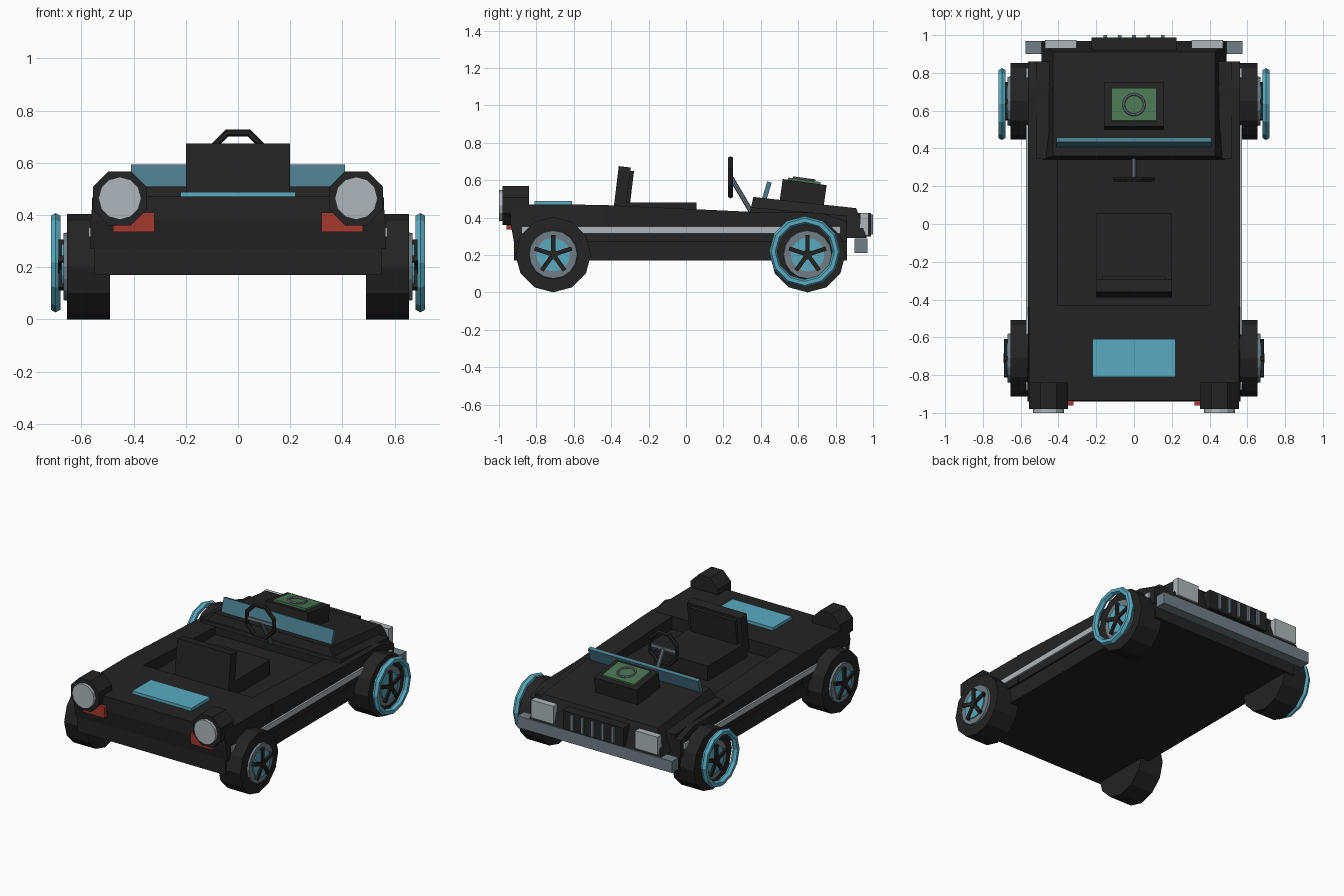
import bpy, bmesh, math
from mathutils import Matrix, Vector

if "Cube" in bpy.data.objects:
    bpy.data.objects.remove(bpy.data.objects["Cube"])


def mat(name, r, g, b):
    m = bpy.data.materials.new(name)
    m.diffuse_color = (r, g, b, 1)
    m.use_nodes = True
    m.node_tree.nodes["Principled BSDF"].inputs["Base Color"].default_value = m.diffuse_color
    return m


BLACK = mat("black", 0.017, 0.017, 0.017)
BLUE = mat("sky blue", 0.10, 0.41, 0.53)
GLASS = mat("dark blue glass", 0.07, 0.20, 0.26)
GREY = mat("steel grey", 0.16, 0.21, 0.235)
SILVER = mat("silver", 0.43, 0.47, 0.49)
RED = mat("red", 0.38, 0.04, 0.03)
GREEN = mat("green", 0.07, 0.18, 0.085)


def finish(bm, name, m):
    bmesh.ops.recalc_face_normals(bm, faces=bm.faces)
    me = bpy.data.meshes.new(name)
    bm.to_mesh(me)
    bm.free()
    me.materials.append(m)
    ob = bpy.data.objects.new(name, me)
    bpy.context.collection.objects.link(ob)
    return ob


def box(name, m, x, y, z, tilt=0.0):
    """Box from (min, max) ranges, tilted in degrees about its own x axis."""
    c = Vector((sum(x) / 2, sum(y) / 2, sum(z) / 2))
    bm = bmesh.new()
    bmesh.ops.create_cube(bm, size=1, matrix=Matrix.Translation(c)
                          @ Matrix.Rotation(math.radians(tilt), 4, 'X')
                          @ Matrix.Diagonal((x[1] - x[0], y[1] - y[0], z[1] - z[0], 1)))
    return finish(bm, name, m)


def pair(name, m, x, y, z):
    box(name + "_right", m, x, y, z)
    box(name + "_left", m, (-x[1], -x[0]), y, z)


def prism(name, m, pts, x0, x1, top_in=0.0, ztop=1.0):
    """Side profile of (y, z) points swept across x; points above ztop move inward."""
    bm = bmesh.new()
    rings = []
    for x, s in ((x0, 1), (x1, -1)):
        rings.append([bm.verts.new((x + (s * top_in if z > ztop else 0), y, z)) for y, z in pts])
    a, b = rings
    n = len(pts)
    bm.faces.new(a)
    bm.faces.new(b[::-1])
    for i in range(n):
        bm.faces.new((a[i], b[i], b[(i + 1) % n], a[(i + 1) % n]))
    return finish(bm, name, m)


def rod(name, m, p, q, r, sides, turn=0.0, r2=None):
    """Cylinder or cone from p to q."""
    p, q = Vector(p), Vector(q)
    d = q - p
    bm = bmesh.new()
    bmesh.ops.create_cone(bm, cap_ends=True, segments=sides, radius1=r,
                          radius2=r if r2 is None else r2, depth=d.length,
                          matrix=Matrix.Translation((p + q) / 2)
                          @ d.to_track_quat('Z', 'Y').to_matrix().to_4x4()
                          @ Matrix.Rotation(math.radians(turn), 4, 'Z'))
    return finish(bm, name, m)


def ring(name, m, c, R, r, seg, rot, minor=6):
    bpy.ops.mesh.primitive_torus_add(location=c, rotation=rot, major_radius=R, minor_radius=r,
                                     major_segments=seg, minor_segments=minor)
    ob = bpy.context.object
    ob.name = name
    ob.data.materials.append(m)
    return ob


# Body: chassis, rear deck, cockpit floor and side rails
box("chassis", BLACK, (-.55, .55), (-.92, .86), (.17, .28))
prism("rear_deck", BLACK, [(-.92, .27), (-.94, .38), (-.935, .47), (-.43, .468), (-.43, .27)],
      -.565, .565, .01, .4)
box("cockpit_floor", BLACK, (-.42, .42), (-.44, .36), (.27, .38))
rail = [(-.44, .27), (-.44, .467), (.36, .43), (.36, .27)]
prism("side_rail_right", BLACK, rail, .405, .56)
prism("side_rail_left", BLACK, rail, -.56, -.405)

# Front body and hood
prism("front_body", BLACK, [(.34, .27), (.34, .43), (.72, .425), (.86, .38), (.86, .27)], -.56, .56)
prism("hood", BLACK, [(.34, .42), (.36, .51), (.91, .45), (.967, .29), (.80, .29)],
      -.49, .49, .06, .43)
prism("hood_base", BLACK, [(.345, .40), (.345, .455), (.86, .41), (.86, .29)], -.52, .52)

# Side stripes, bumper, grille and front lamps
pair("side_stripe", SILVER, (.54, .573), (-.88, .825), (.315, .352))
box("bumper", GREY, (-.575, .575), (.90, .97), (.21, .288))
box("grille", BLACK, (-.225, .225), (.92, .988), (.30, .425))
for i in range(5):
    x = (i - 2) * .076
    box("grille_bar_%d" % (i + 1), GREY, (x - .01, x + .01), (.98, 1.0), (.31, .415))
pair("front_lamp", SILVER, (.305, .47), (.93, .975), (.305, .425))

# Hood scoop with green plate and ring
box("hood_scoop", BLACK, (-.158, .158), (.508, .745), (.475, .59), -8)
box("scoop_plate", GREEN, (-.12, .12), (.545, .72), (.585, .602), -8)
ring("scoop_ring", GREY, (0, .632, .606), .055, .007, 16, (math.radians(-8), 0, 0))

# Windshield, steering wheel and column
box("windshield", GLASS, (-.41, .41), (.418, .443), (.485, .592), -17)
ring("steering_wheel", BLACK, (0, .238, .615), .108, .014, 8,
     (math.radians(90), 0, math.radians(0))).data.transform(Matrix.Rotation(math.pi / 8, 4, 'Z'))
box("wheel_crossbar", GREY, (-.10, .10), (.232, .244), (.605, .625))
rod("steering_column", GREY, (0, .24, .615), (0, .355, .42), .013, 8)

# Seat
box("seat_cushion", BLACK, (-.2, .2), (-.37, .055), (.36, .48))
box("seat_back", BLACK, (-.2, .2), (-.375, -.31), (.42, .672), -7)
box("seat_back_pad", BLACK, (-.17, .17), (-.32, -.29), (.45, .65), -7)

# Rear deck panel, tail lamps and round thrusters
box("deck_panel", BLUE, (-.22, .22), (-.81, -.61), (.46, .489))
pair("tail_lamp", RED, (.32, .48), (-.96, -.93), (.335, .41))
for s, side in ((1, "right"), (-1, "left")):
    rod("thruster_" + side, BLACK, (s * .453, -.84, .464), (s * .453, -.98, .464), .112, 8, 22.5)
    rod("thruster_face_" + side, SILVER, (s * .453, -.97, .464), (s * .453, -1.0, .464), .082, 12)


# Wheels: tyre, rim, hub disc and five spokes
def wheel(tag, s, y):
    def disc(part, m, x0, x1, r, n, r2=None):
        rod(part + "_" + tag, m, (s * x0, y, .202), (s * x1, y, .202), r, n, 0, r2)
    disc("tyre", BLACK, .49, .655, .202, 12)
    disc("rim", GREY, .64, .669, .134, 16, .128)
    disc("hub", BLUE, .66, .676, .09, 16)
    disc("hub_cap", BLACK, .67, .69, .026, 10)
    bm = bmesh.new()
    for k in range(5):
        bmesh.ops.create_cube(bm, size=1, matrix=Matrix.Translation((s * .678, y, .202))
                              @ Matrix.Rotation(k * math.tau / 5, 4, 'X')
                              @ Matrix.Translation((0, 0, .052))
                              @ Matrix.Diagonal((.02, .023, .104, 1)))
    finish(bm, "spokes_" + tag, BLACK)


for s, side in ((1, "right"), (-1, "left")):
    wheel("rear_" + side, s, -.71)
    wheel("front_" + side, s, .65)
    # Glowing ring outside the front wheel
    ring("wheel_ring_" + side, BLUE, (s * .699, .635, .217), .169, .0215, 12,
         (0, math.radians(90), 0))
